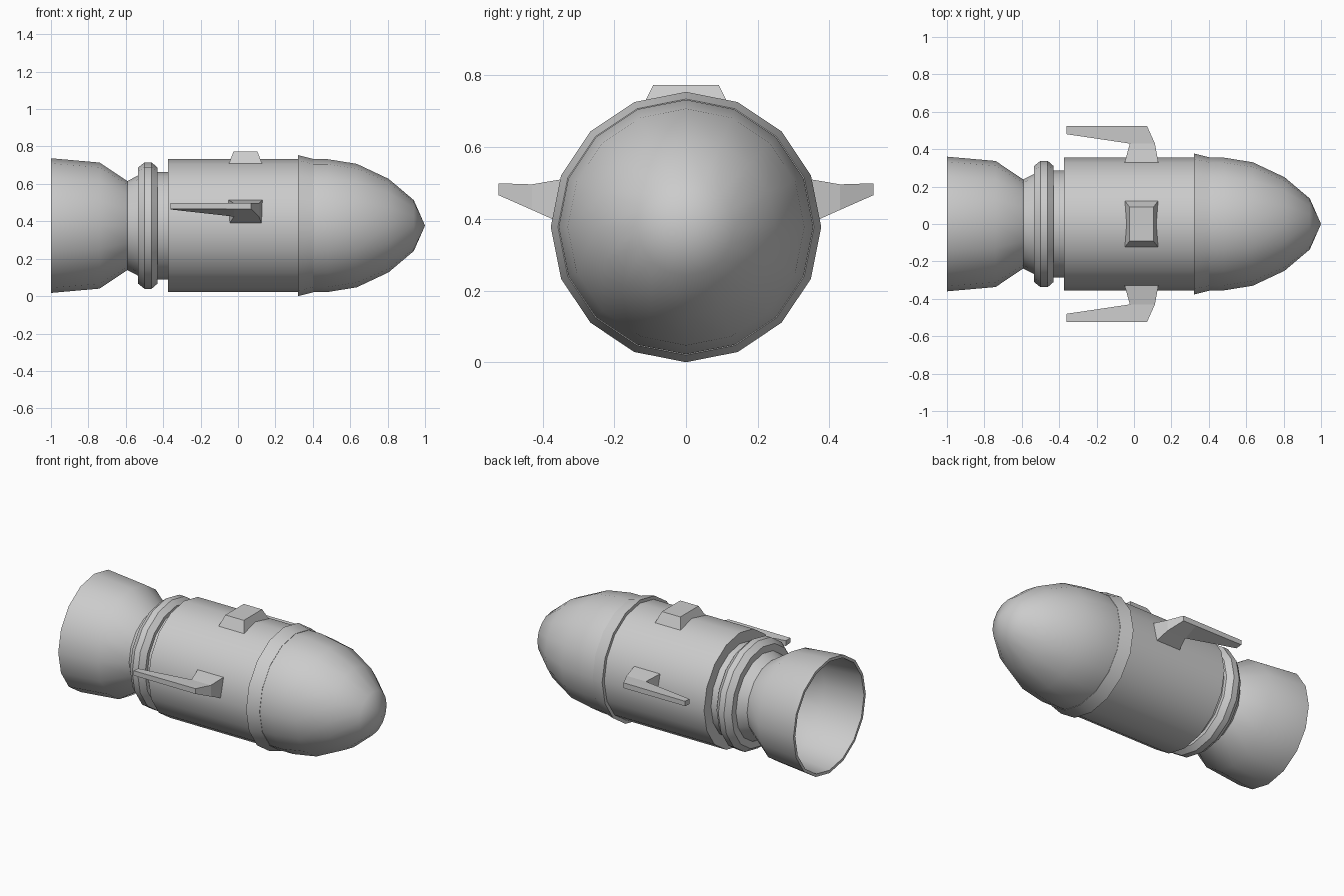
import bpy, bmesh, math

if "Cube" in bpy.data.objects:
    bpy.data.objects.remove(bpy.data.objects["Cube"])

CZ = 0.377    # height of the long axis
SIDES = 16


def finish(name, bm, smooth=True):
    bmesh.ops.recalc_face_normals(bm, faces=bm.faces)
    mesh = bpy.data.meshes.new(name)
    bm.to_mesh(mesh)
    bm.free()
    obj = bpy.data.objects.new(name, mesh)
    bpy.context.collection.objects.link(obj)
    if smooth:
        bpy.ops.object.select_all(action='DESELECT')
        obj.select_set(True)
        bpy.context.view_layer.objects.active = obj
        bpy.ops.object.shade_smooth_by_angle(angle=math.radians(30))
    return obj


def revolve(name, profile):
    """Turn (x, radius) points around the long axis, one vertex row straight up."""
    bm = bmesh.new()
    rows = []
    for x, r in profile:
        if r == 0:
            rows.append([bm.verts.new((x, 0, CZ))] * SIDES)
        else:
            angles = [2 * math.pi * i / SIDES for i in range(SIDES)]
            rows.append([bm.verts.new((x, r * math.sin(a), CZ + r * math.cos(a))) for a in angles])
    for a, b in zip(rows, rows[1:]):
        for i in range(SIDES):
            j = (i + 1) % SIDES
            bm.faces.new(list(dict.fromkeys((a[i], a[j], b[j], b[i]))))
    return finish(name, bm)


def bridge(bm, a, b):
    for i in range(4):
        j = (i + 1) % 4
        bm.faces.new((a[i], a[j], b[j], b[i]))


# Hull parts along the axis
revolve("nose_cone", [(0.40, 0), (0.40, 0.355), (0.48, 0.355), (0.635, 0.33),
                      (0.805, 0.25), (0.94, 0.136), (1.0, 0)])
revolve("nose_collar", [(0.32, 0), (0.32, 0.377), (0.40, 0.357), (0.40, 0)])
revolve("main_body", [(-0.375, 0), (-0.375, 0.356), (0.33, 0.356), (0.33, 0)])
revolve("neck", [(-0.44, 0), (-0.44, 0.287), (-0.37, 0.287), (-0.37, 0)])
revolve("engine_ring", [(-0.535, 0), (-0.535, 0.31), (-0.50, 0.338), (-0.462, 0.338),
                        (-0.43, 0.31), (-0.43, 0)])
# Hollow engine bell: outer wall, rim, inner wall
revolve("engine_nozzle", [(-0.53, 0), (-0.53, 0.27), (-0.592, 0.238), (-0.74, 0.337), (-1.0, 0.36),
                          (-1.0, 0.342), (-0.74, 0.319), (-0.60, 0.222), (-0.60, 0)])


def rect_xz(bm, y, x0, x1, z0, z1):
    return [bm.verts.new((x, y, z)) for x, z in ((x0, z0), (x0, z1), (x1, z1), (x1, z0))]


# Side fins: tapered pylon with a swept-back arm
for side, label in ((1, "left"), (-1, "right")):
    bm = bmesh.new()
    root = rect_xz(bm, 0.33 * side, -0.05, 0.13, 0.38, 0.513)
    mid = rect_xz(bm, 0.43 * side, -0.022, 0.112, 0.425, 0.496)
    outer = rect_xz(bm, 0.523 * side, -0.022, 0.07, 0.466, 0.499)
    bridge(bm, root, mid)
    bridge(bm, mid, outer)
    bm.faces.new(root)
    bm.faces.new(outer)
    # Pull the rear face back into the arm
    rear = [mid[0], mid[1], outer[1], outer[0]]
    bm.faces.remove(next(f for f in bm.faces if set(f.verts) == set(rear)))
    tip = [bm.verts.new((-0.36, y * side, z)) for y, z in
           ((0.48, 0.463), (0.48, 0.495), (0.523, 0.497), (0.523, 0.467))]
    bridge(bm, rear, tip)
    bm.faces.new(tip)
    finish(label + "_fin", bm, smooth=False)

# Dorsal block
bm = bmesh.new()
base, top = [[bm.verts.new(p) for p in ((x0, -y, z), (x1, -y, z), (x1, y, z), (x0, y, z))]
             for x0, x1, y, z in ((-0.052, 0.132, 0.128, 0.70), (-0.024, 0.104, 0.091, 0.773))]
bridge(bm, base, top)
bm.faces.new(base)
bm.faces.new(top)
finish("dorsal_block", bm, smooth=False)
